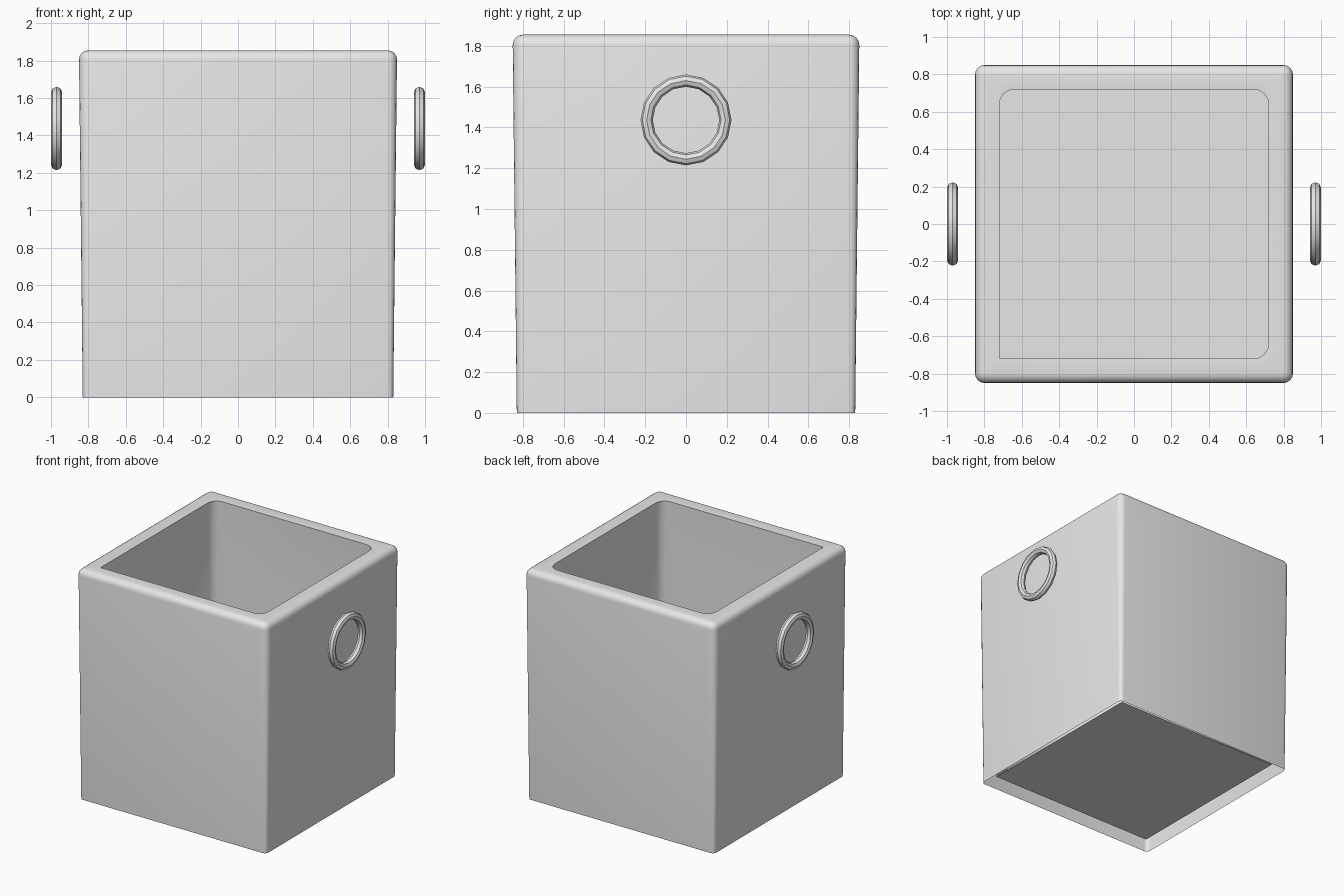
import bpy
import bmesh
from math import sin, cos, pi, radians

cube = bpy.data.objects.get("Cube")
if cube:
    bpy.data.objects.remove(cube, do_unlink=True)

# Plain light grey for the whole model
grey = bpy.data.materials.new("light grey")
grey.use_nodes = True
colour = (0.8, 0.8, 0.8, 1)
grey.diffuse_color = colour
grey.node_tree.nodes["Principled BSDF"].inputs["Base Color"].default_value = colour

STEPS = 4  # segments in each rounded corner


def smooth(obj):
    bpy.ops.object.select_all(action="DESELECT")
    obj.select_set(True)
    bpy.context.view_layer.objects.active = obj
    bpy.ops.object.shade_smooth_by_angle(angle=radians(35))


def square_ring(bm, half, radius, z, square_corner=None):
    """Rounded square outline; one corner may be left square."""
    ring = []
    for corner in range(4):
        r = 0 if corner == square_corner else radius
        mid = pi / 4 + corner * pi / 2
        sx = 1 if cos(mid) > 0 else -1
        sy = 1 if sin(mid) > 0 else -1
        for i in range(STEPS + 1):
            a = (corner + i / STEPS) * pi / 2
            ring.append(bm.verts.new((sx * (half - r) + r * cos(a),
                                      sy * (half - r) + r * sin(a), z)))
    return ring


# Bin body: outer wall, rounded rim, inner wall and raised floor, open below
bm = bmesh.new()
rings = [square_ring(bm, 0.83, 0.03, 0)]
for i in range(STEPS + 1):
    a = i / STEPS * pi / 2
    rings.append(square_ring(bm, 0.8 + 0.05 * cos(a), 0.01 + 0.04 * cos(a),
                             1.805 + 0.05 * sin(a)))
rings.append(square_ring(bm, 0.72, 0.08, 1.85, square_corner=2))
rings.append(square_ring(bm, 0.75, 0, 0.05))
for low, high in zip(rings, rings[1:]):
    for i in range(len(low)):
        j = (i + 1) % len(low)
        bm.faces.new((low[i], low[j], high[j], high[i]))
bm.faces.new(rings[-1])
bmesh.ops.remove_doubles(bm, verts=bm.verts[:], dist=0.0005)
mesh = bpy.data.meshes.new("bin_body")
bm.to_mesh(mesh)
bm.free()
body = bpy.data.objects.new("bin_body", mesh)
bpy.context.collection.objects.link(body)
mesh.materials.append(grey)
smooth(body)

# Ring handles floating beside the walls
for side, name in ((1, "left_ring_handle"), (-1, "right_ring_handle")):
    bpy.ops.mesh.primitive_torus_add(
        major_segments=16, minor_segments=8, major_radius=0.193,
        minor_radius=0.03, location=(side * 0.97, 0, 1.437),
        rotation=(0, pi / 2, 0))
    handle = bpy.context.object
    handle.name = name
    handle.data.materials.append(grey)
    smooth(handle)
    handle.data.shade_smooth()
